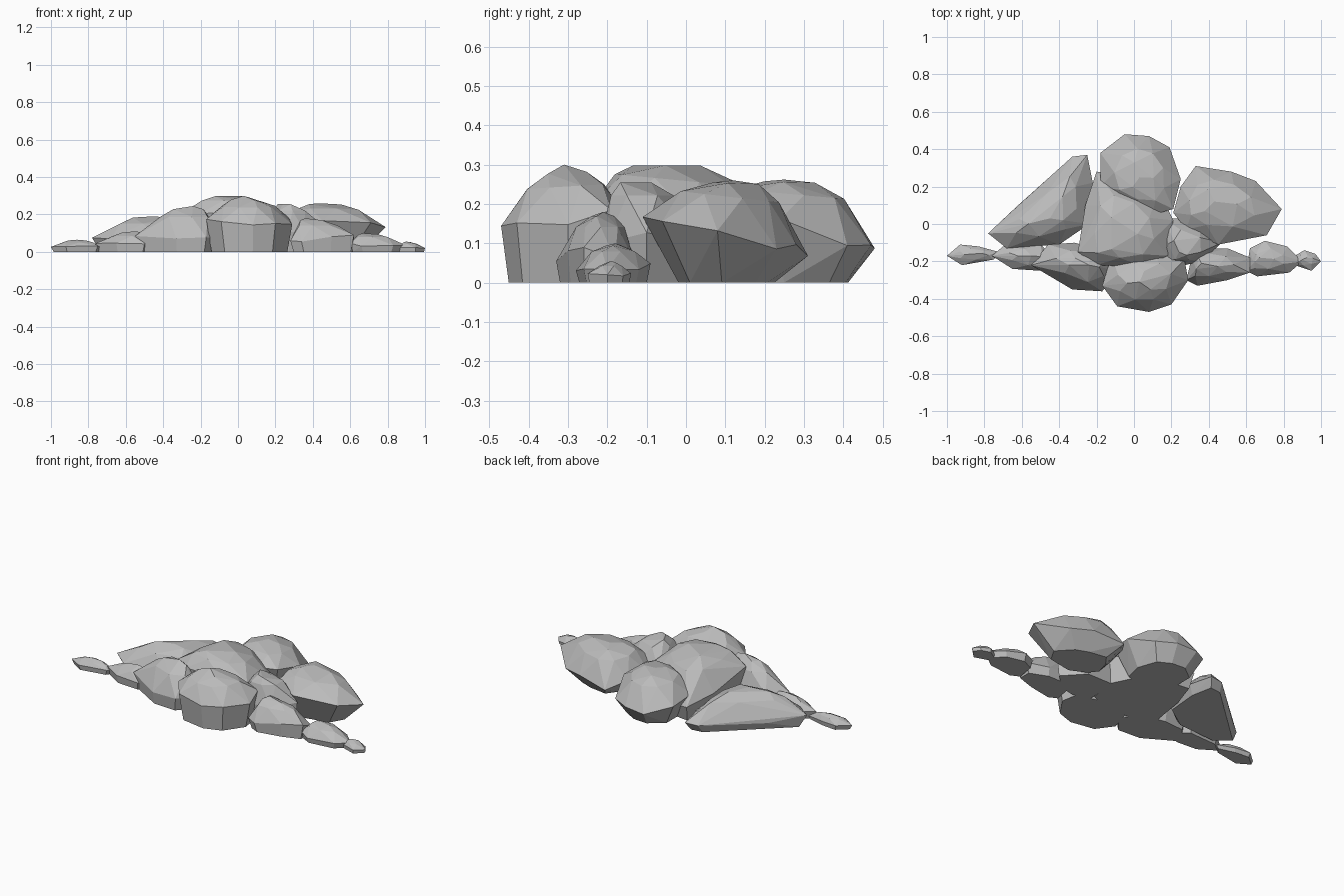
import bpy
import bmesh
import random
from mathutils import Vector

old = bpy.data.objects.get("Cube")
if old:
    bpy.data.objects.remove(old, do_unlink=True)

stone = bpy.data.materials.new("grey stone")
stone.use_nodes = True
GREY = (0.5, 0.5, 0.5, 1)
stone.diffuse_color = GREY
stone.node_tree.nodes["Principled BSDF"].inputs["Base Color"].default_value = GREY

rng = random.Random(4)


def rock(name, outline, peak, belt, foot=0.88, plateau=0.65, rough=0.02, tilt=0):
    """Faceted rock: outline at belt height (tilted along y), narrowed foot, shoulders and peak."""
    peak = Vector(peak)
    center_y = sum(y for x, y in outline) / len(outline)
    rim = [Vector((x, y, belt + tilt * (y - center_y))) for x, y in outline]
    middle = sum(rim, Vector()) / len(rim)
    points = [peak]
    for here, after in zip(rim, rim[1:] + rim[:1]):
        # widest ring, with an uneven height
        points.append(here + Vector((0, 0, rng.uniform(-rough, rough))))
        # flat foot on the ground
        base = middle.lerp(here, foot)
        points.append(Vector((base.x, base.y, 0)))
        # shoulder between neighbouring corners
        edge = here.lerp(after, 0.5)
        shoulder = edge.lerp(peak, 0.34 + rng.uniform(-rough, rough))
        shoulder.z = edge.z + (peak.z - edge.z) * plateau
        points.append(shoulder)
    # broken crown around the peak
    for corner in rim[::3]:
        crown = corner.lerp(peak, 0.66)
        crown.z = corner.z + (peak.z - corner.z) * (0.25 + plateau)
        points.append(crown)

    bm = bmesh.new()
    for p in points:
        p.z = max(p.z, 0)
        bm.verts.new(p)
    hull = bmesh.ops.convex_hull(bm, input=bm.verts)
    loose = [v for v in hull["geom_interior"] if isinstance(v, bmesh.types.BMVert)]
    bmesh.ops.delete(bm, geom=loose, context="VERTS")
    bmesh.ops.dissolve_limit(bm, angle_limit=0.06, verts=bm.verts, edges=bm.edges)
    bmesh.ops.recalc_face_normals(bm, faces=bm.faces)
    mesh = bpy.data.meshes.new(name)
    bm.to_mesh(mesh)
    bm.free()
    mesh.materials.append(stone)
    obj = bpy.data.objects.new(name, mesh)
    bpy.context.collection.objects.link(obj)
    return obj


# Central row of large boulders
rock("back_boulder",
     [(-.05, .48), (.08, .47), (.19, .41), (.25, .24), (.21, .08),
      (.1, .05), (-.08, .1), (-.18, .2), (-.18, .38)],
     peak=(.03, .25, .262), belt=.14, foot=.68, plateau=.7, tilt=-.2)
rock("middle_boulder",
     [(-.2, .28), (-.04, .26), (.13, .18), (.21, .02), (.18, -.17),
      (.05, -.23), (-.2, -.22), (-.3, -.15), (-.26, .1)],
     peak=(-.08, -.09, .298), belt=.15, foot=.9, plateau=.75, tilt=-.25)
rock("front_boulder",
     [(-.17, -.33), (-.09, -.44), (.08, -.47), (.2, -.43), (.29, -.3),
      (.27, -.19), (.1, -.14), (-.12, -.17)],
     peak=(.03, -.31, .3), belt=.16, foot=.88, plateau=.6, tilt=.1)

# Large boulders at the sides
rock("left_boulder",
     [(.33, .31), (.52, .28), (.65, .23), (.79, .08), (.71, -.06),
      (.45, -.11), (.28, -.03), (.21, .06), (.25, .2)],
     peak=(.43, .12, .26), belt=.12, foot=.58, plateau=.7, tilt=-.25)
rock("right_slab",
     [(-.25, .37), (-.33, .36), (-.62, .1), (-.78, -.05), (-.68, -.13),
      (-.4, -.11), (-.24, 0), (-.22, .22)],
     peak=(-.45, .03, .19), belt=.06, foot=.88, plateau=.7)
rock("right_front_boulder",
     [(-.55, -.22), (-.33, -.35), (-.17, -.36), (-.08, -.25),
      (-.15, -.14), (-.32, -.1), (-.46, -.11)],
     peak=(-.24, -.22, .245), belt=.08, foot=.92)
rock("left_filler_rock",
     [(.16, .03), (.15, -.2), (.27, -.22), (.36, -.2), (.47, -.1), (.35, .03)],
     peak=(.24, -.15, .255), belt=.12, foot=.92, plateau=.75)

# Small stones trailing off to both sides
rock("left_front_stone",
     [(.28, -.3), (.34, -.33), (.5, -.3), (.62, -.26), (.62, -.18),
      (.5, -.13), (.32, -.13)],
     peak=(.36, -.21, .18), belt=.07, foot=.9)
rock("left_small_stone",
     [(.6, -.25), (.66, -.28), (.83, -.26), (.9, -.2), (.82, -.12), (.7, -.09), (.62, -.13)],
     peak=(.67, -.18, .1), belt=.04, foot=.9, rough=.01)
rock("left_tip_stone",
     [(.86, -.22), (.95, -.25), (1, -.2), (.97, -.16), (.91, -.14), (.86, -.17)],
     peak=(.9, -.19, .055), belt=.02, foot=.93, rough=.005)
rock("right_small_stone",
     [(-.76, -.17), (-.65, -.24), (-.5, -.25), (-.42, -.18), (-.5, -.11), (-.7, -.12)],
     peak=(-.55, -.17, .11), belt=.04, foot=.9, rough=.01)
rock("right_tip_stone",
     [(-1, -.17), (-.92, -.22), (-.75, -.19), (-.72, -.15), (-.83, -.12), (-.93, -.11)],
     peak=(-.86, -.16, .065), belt=.025, foot=.9, rough=.006)
